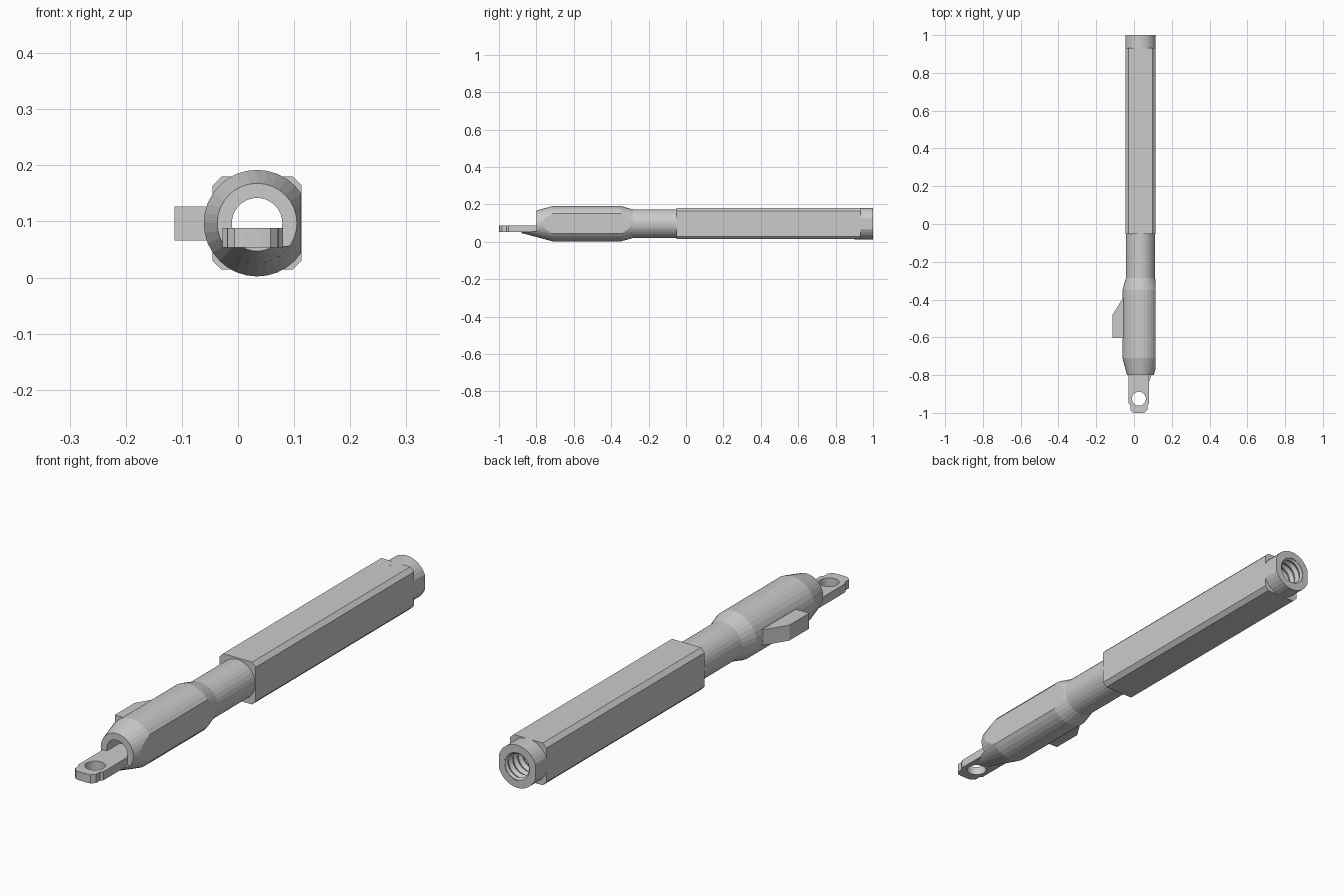
import bpy, bmesh, math

if "Cube" in bpy.data.objects:
    bpy.data.objects.remove(bpy.data.objects["Cube"])

CX, CZ = 0.034, 0.097      # axis of the whole tool, running along y
SEG = 32

grey = bpy.data.materials.new("plain grey")
grey.diffuse_color = (0.6, 0.6, 0.6, 1)
grey.use_nodes = True
grey.node_tree.nodes["Principled BSDF"].inputs["Base Color"].default_value = grey.diffuse_color


def finish(name, bm):
    bmesh.ops.recalc_face_normals(bm, faces=bm.faces)
    me = bpy.data.meshes.new(name)
    bm.to_mesh(me)
    bm.free()
    me.materials.append(grey)
    ob = bpy.data.objects.new(name, me)
    bpy.context.collection.objects.link(ob)
    return ob


def lathe(name, profile):
    """Revolve a closed (y, radius) loop about the tool axis."""
    bm = bmesh.new()
    rings = []
    for y, r in profile:
        rings.append([bm.verts.new((CX + r * math.cos(2 * math.pi * i / SEG), y,
                                    CZ + r * math.sin(2 * math.pi * i / SEG)))
                      for i in range(SEG)])
    for a, b in zip(rings, rings[1:] + rings[:1]):
        for i in range(SEG):
            j = (i + 1) % SEG
            bm.faces.new((a[i], a[j], b[j], b[i]))
    return finish(name, bm)


def prism(name, pts, axis, lo, hi):
    """Extrude an outline along y (pts are x, z) or z (pts are x, y)."""
    bm = bmesh.new()
    put = (lambda p, t: (p[0], t, p[1])) if axis == 'y' else (lambda p, t: (p[0], p[1], t))
    a = [bm.verts.new(put(p, lo)) for p in pts]
    b = [bm.verts.new(put(p, hi)) for p in pts]
    bm.faces.new(a)
    bm.faces.new(b)
    for i in range(len(pts)):
        j = (i + 1) % len(pts)
        bm.faces.new((a[i], a[j], b[j], b[i]))
    return finish(name, bm)


def circle(x, y, r, n=SEG):
    return [(x + r * math.cos(2 * math.pi * i / n), y + r * math.sin(2 * math.pi * i / n))
            for i in range(n)]


def rect(x0, x1, y0, y1):
    return [(x0, y0), (x1, y0), (x1, y1), (x0, y1)]


def boolean(ob, cutter, op):
    m = ob.modifiers.new("cut", 'BOOLEAN')
    m.operation, m.object, m.solver = op, cutter, 'EXACT'
    bpy.context.view_layer.objects.active = ob
    bpy.ops.object.modifier_apply(modifier=m.name)
    bpy.data.objects.remove(cutter)


# handle body and tube, with an open bore; a flat is cut along its right side
body = lathe("handle_body", [(-0.8, 0.071), (-0.71, 0.095), (-0.35, 0.095), (-0.285, 0.077),
                             (0.0, 0.077), (0.0, 0.045), (-0.8, 0.045)])
boolean(body, prism("cutter", rect(0.1125, 0.3, -0.1, 0.3), 'y', -1, 1), 'DIFFERENCE')

# long chamfered block
x0, x1, z0, z1, c = -0.045, 0.1135, 0.014, 0.18, 0.016
octagon = [(x0 + c, z0), (x1 - c, z0), (x1, z0 + c), (x1, z1 - c),
           (x1 - c, z1), (x0 + c, z1), (x0, z1 - c), (x0, z0 + c)]
block = prism("long_block", octagon, 'y', -0.052, 0.932)
boolean(block, prism("cutter", circle(CX, CZ, 0.06), 'y', -0.2, 1.1), 'DIFFERENCE')

# rear collar with two side flats, and the threaded bore behind it
collar = lathe("rear_collar", [(0.9, 0.084), (1.0, 0.084), (1.0, 0.056), (0.9, 0.056)])
boolean(collar, prism("cutter", rect(x0, x1 - 0.001, -0.1, 0.3), 'y', 0.5, 1.5), 'INTERSECT')
threads = []
for i in range(10):
    y = 0.992 - i * 0.03
    threads += [(y, 0.046), (y - 0.015, 0.054)]
lathe("threaded_bore", [(-0.02, 0.062), (0.999, 0.062), (0.999, 0.053)] + threads + [(-0.02, 0.045)])

# lower lip carrying on the nose cone under the tongue
bm = bmesh.new()
ends = [[bm.verts.new((p[0], y, p[1])) for p in circle(CX, CZ, r)]
        for y, r in ((-0.88, 0.05), (-0.79, 0.0735))]
for e in ends:
    bm.faces.new(e)
for i in range(SEG):
    j = (i + 1) % SEG
    bm.faces.new((ends[0][i], ends[0][j], ends[1][j], ends[1][i]))
lip = finish("nose_lip", bm)
boolean(lip, prism("cutter", rect(-0.3, 0.3, -0.2, 0.056), 'y', -1, 0), 'INTERSECT')

# flat tongue with an eyelet
half = [(0.054, -0.72), (0.054, -0.95), (0.046, -0.96), (0.045, -0.985), (0.032, -0.998), (0.015, -1.0)]
TX = 0.026
outline = [(TX + x, y) for x, y in half] + [(TX - x, y) for x, y in reversed(half)]
tongue = prism("eyelet_tongue", outline, 'z', 0.054, 0.088)
boolean(tongue, prism("cutter", circle(TX, -0.925, 0.037), 'z', 0, 0.2), 'DIFFERENCE')

# thumb tab on the left side
prism("thumb_tab", [(-0.05, -0.385), (-0.06, -0.395), (-0.1135, -0.48), (-0.1135, -0.603), (-0.05, -0.603)],
      'z', 0.066, 0.127)
